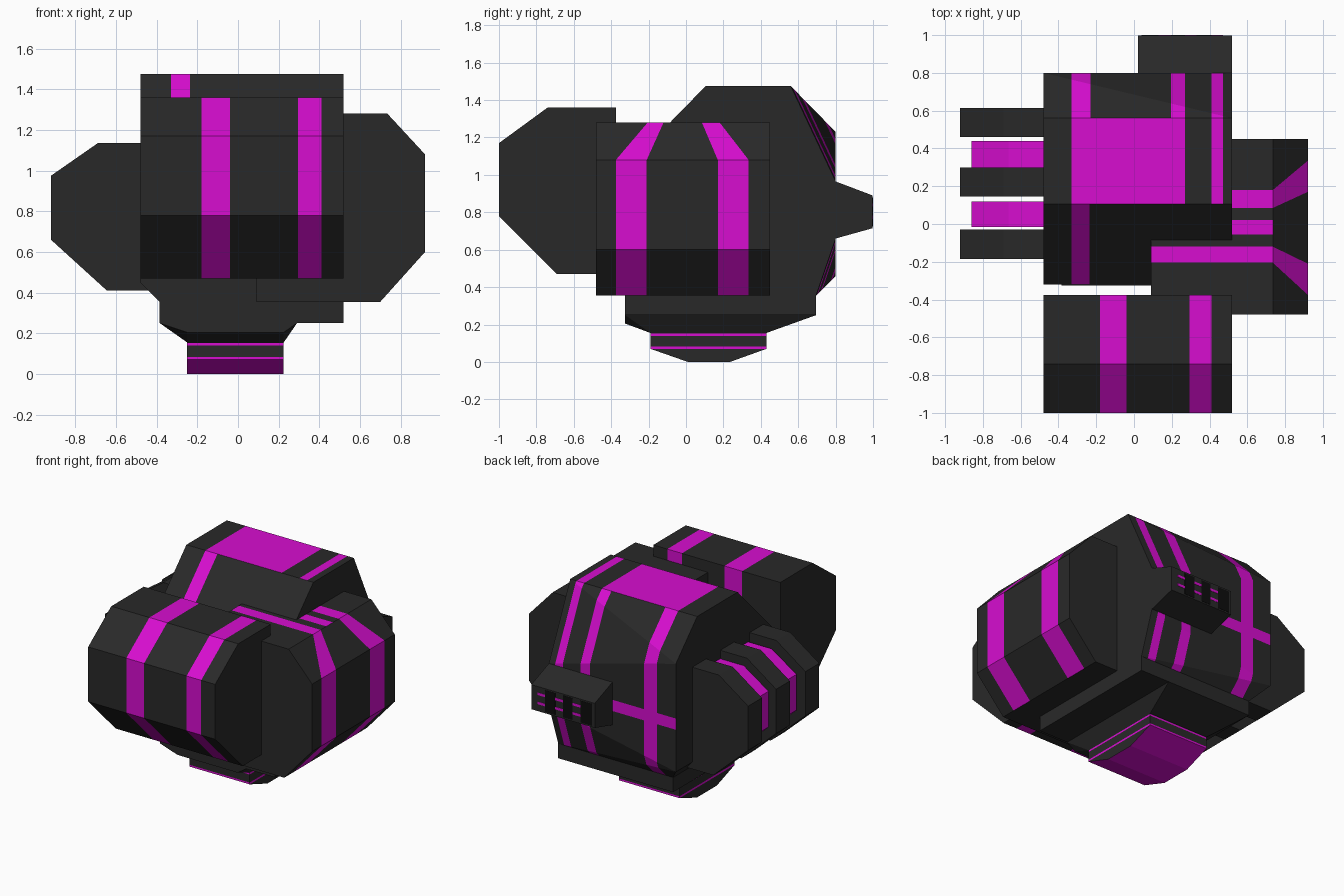
import bpy, bmesh
from mathutils import Vector

if "Cube" in bpy.data.objects:
    bpy.data.objects.remove(bpy.data.objects["Cube"])


def material(name, rgb):
    m = bpy.data.materials.new(name)
    m.diffuse_color = (*rgb, 1)
    m.use_nodes = True
    m.node_tree.nodes["Principled BSDF"].inputs["Base Color"].default_value = m.diffuse_color
    return m


DARK = material("dark", (0.022, 0.022, 0.022))
PINK = material("magenta", (0.68, 0.004, 0.63))
BLACK = material("black", (0.004, 0.004, 0.004))


def finish(name, bm, base=DARK):
    bmesh.ops.recalc_face_normals(bm, faces=bm.faces)
    me = bpy.data.meshes.new(name)
    bm.to_mesh(me)
    bm.free()
    ob = bpy.data.objects.new(name, me)
    bpy.context.collection.objects.link(ob)
    me.materials.append(base)
    me.materials.append(PINK)
    return ob


def hull(name, pts, base=DARK):
    """Convex solid around a set of corner points."""
    bm = bmesh.new()
    for p in pts:
        bm.verts.new(p)
    bmesh.ops.convex_hull(bm, input=bm.verts)
    bmesh.ops.delete(bm, geom=[v for v in bm.verts if not v.link_faces], context='VERTS')
    bmesh.ops.dissolve_limit(bm, angle_limit=0.005, verts=bm.verts, edges=bm.edges)
    return finish(name, bm, base)


def prism_x(name, prof, x0, x1, base=DARK):
    return hull(name, [(x, y, z) for x in (x0, x1) for y, z in prof], base)


def prism_y(name, prof, y0, y1, base=DARK):
    return hull(name, [(x, y, z) for y in (y0, y1) for x, z in prof], base)


def box(name, x0, x1, y0, y1, z0, z1, base=DARK):
    return prism_x(name, [(y0, z0), (y1, z0), (y1, z1), (y0, z1)], x0, x1, base)


def paint(ob, axis, lo, hi, test=lambda n: True):
    """Cut a band into the surface and colour the faces inside it."""
    bm = bmesh.new()
    bm.from_mesh(ob.data)
    no = Vector((0, 0, 0))
    no[axis] = 1
    for v in (lo, hi):
        bmesh.ops.bisect_plane(bm, geom=bm.verts[:] + bm.edges[:] + bm.faces[:],
                               plane_co=no * v, plane_no=no, dist=1e-5)
    bm.normal_update()
    for f in bm.faces:
        if lo < f.calc_center_median()[axis] < hi and test(f.normal):
            f.material_index = 1
    bm.to_mesh(ob.data)
    bm.free()


# front pod with two bands running all round
pod = prism_x("front_pod", [(-1, .78), (-1, 1.17), (-.74, 1.36), (-.375, 1.36),
                            (-.375, .47), (-.69, .47)], -.48, .52)
for lo, hi in ((-.18, -.04), (.295, .41)):
    paint(pod, 0, lo, hi, lambda n: abs(n.x) < .5)

# central body: back face narrows towards the right, lower left edge chamfered
left = [(-.32, .45), (-.32, 1.04), (.105, 1.475), (.56, 1.475), (.80, 1.23), (.80, .46)]
right = [(-.32, .355), (-.32, 1.04), (.105, 1.475), (.56, 1.475), (.80, .965), (.80, .66),
         (.695, .355)]
body = hull("central_body", [(-.48, *p) for p in left] + [(.52, *p) for p in right]
            + [(-.385, -.32, .355), (-.385, .695, .355)])
paint(body, 0, -.33, -.235, lambda n: n.y < -.5 and n.z > .3)
for lo, hi in ((-.33, -.23), (.195, .27), (.41, .47)):
    paint(body, 0, lo, hi, lambda n: n.y > .3)
for lo, hi in ((-.33, .27), (.41, .47)):
    paint(body, 0, lo, hi, lambda n: n.z > .99)
paint(body, 2, .76, .84, lambda n: n.y > .99)

# right side pod, lofted so its bands flare on the upper slope
prof = [(.09, 1.28), (.735, 1.28), (.92, 1.08), (.92, .60), (.70, .355), (.09, .355)]
narrow = [-.48, -.205, -.12, -.055, .02, .085, .18, .45]
wide = [-.48, -.375, -.21, -.055, .02, .17, .335, .45]
bm = bmesh.new()
rows = [[bm.verts.new((x, y, z)) for y in (narrow if i < 2 else wide)]
        for i, (x, z) in enumerate(prof)]
for i, row in enumerate(rows):
    nxt = rows[(i + 1) % len(rows)]
    for j in range(7):
        f = bm.faces.new((row[j], row[j + 1], nxt[j + 1], nxt[j]))
        f.material_index = int((j in (1, 5) and i < 4) or (j == 3 and i == 0))
for j in (0, 7):
    bm.faces.new([row[j] for row in rows])
finish("right_pod", bm)

# left side: three dark fins with magenta plates between them
fin = [(-.42, 1.135), (-.69, 1.135), (-.92, .975), (-.92, .66), (-.645, .41), (-.44, .41)]
plate = [(-.42, 1.075), (-.665, 1.075), (-.86, .945), (-.86, .69), (-.62, .47), (-.44, .47)]
for y0, y1 in ((-.185, -.03), (.145, .30), (.46, .615)):
    prism_y("left_fin", fin, y0, y1)
for y0, y1 in ((-.015, .12), (.30, .44)):
    prism_y("left_plate", plate, y0, y1, PINK)

# rear nozzle with dark slots and magenta dashes
prism_x("rear_nozzle", [(.78, .97), (.80, .965), (.998, .89), (.998, .715), (.80, .66),
                        (.78, .66)], .02, .52)
for x0, x1 in ((.33, .41), (.195, .27), (.04, .13)):
    box("nozzle_slot", x0, x1, .98, 1, .725, .88, BLACK)
for x0, x1 in ((.41, .47), (.27, .33), (.13, .195)):
    for z in (.765, .83):
        box("nozzle_dash", x0, x1, .98, 1, z, z + .018, PINK)

# underside: slab, tapered neck and foot
box("base_slab", -.385, .52, -.325, .695, .25, .37)
hull("base_neck", [(x, y, .25) for x in (-.385, .29) for y in (-.325, .695)]
     + [(x, -.325, .205) for x in (-.25, .225)]
     + [(x, y, .155) for x in (-.25, .225) for y in (-.19, .43)])
foot = prism_x("foot", [(-.19, .16), (-.19, .07), (.01, 0), (.235, 0), (.43, .07), (.43, .16)],
               -.25, .225)
paint(foot, 2, -.01, .075, lambda n: n.z < -.2)
for lo, hi in ((.07, .083), (.14, .152)):
    paint(foot, 2, lo, hi, lambda n: abs(n.z) < .2)
